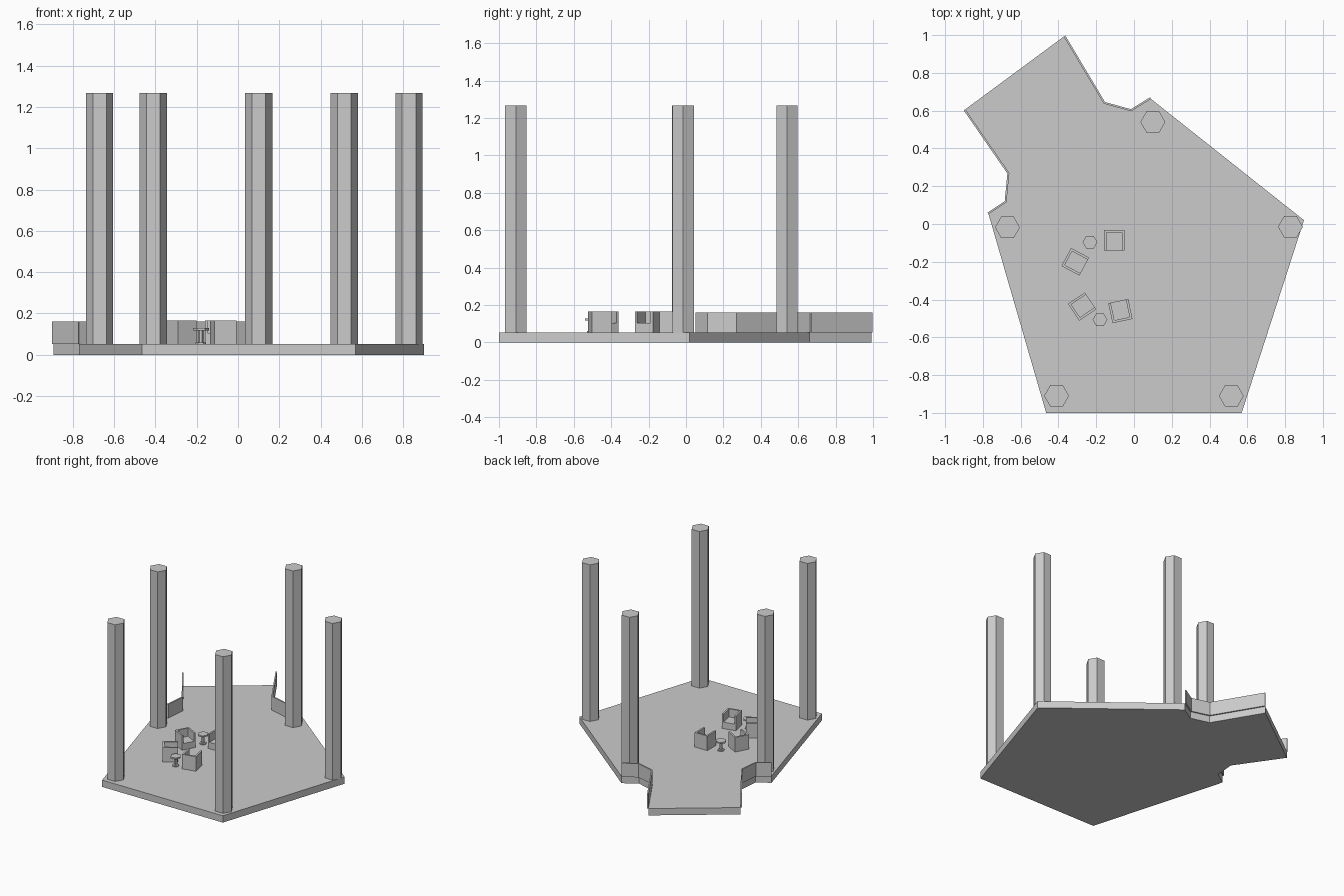
import bpy, bmesh
from math import radians, sin, cos, pi
from mathutils import Vector, Matrix

if "Cube" in bpy.data.objects:
    bpy.data.objects.remove(bpy.data.objects["Cube"])

FLOOR_TOP = 0.053


def new_object(name, bm):
    bmesh.ops.recalc_face_normals(bm, faces=bm.faces)
    mesh = bpy.data.meshes.new(name)
    bm.to_mesh(mesh)
    bm.free()
    ob = bpy.data.objects.new(name, mesh)
    bpy.context.collection.objects.link(ob)
    return ob


def add_prism(bm, outline, z0, z1):
    low = [bm.verts.new((x, y, z0)) for x, y in outline]
    top = [bm.verts.new((x, y, z1)) for x, y in outline]
    n = len(outline)
    bm.faces.new(low[::-1])
    bm.faces.new(top)
    for i in range(n):
        j = (i + 1) % n
        bm.faces.new((low[i], low[j], top[j], top[i]))


def hexagon(x, y, r):
    return [(x + r * cos(i * pi / 3), y + r * sin(i * pi / 3)) for i in range(6)]


def prism(name, outline, z0, z1):
    bm = bmesh.new()
    add_prism(bm, outline, z0, z1)
    return new_object(name, bm)


# Pentagonal floor with the entrance walkway
right_edge = [(0.09, 0.662), (-0.015, 0.597), (-0.16, 0.637), (-0.372, 0.992)]
left_edge = [(-0.893, 0.607), (-0.66, 0.27), (-0.675, 0.115), (-0.77, 0.052)]
prism("floor", [(-0.465, -1), (0.57, -1), (0.90, 0.02)] + right_edge + left_edge,
      0, FLOOR_TOP)


# Thin parapet walls following the walkway edges
def parapet(name, path, thick=0.01):
    pts = [Vector(p) for p in path]
    outer = []
    for i, p in enumerate(pts):
        dirs = []
        if i > 0:
            dirs.append((p - pts[i - 1]).normalized())
        if i < len(pts) - 1:
            dirs.append((pts[i + 1] - p).normalized())
        normals = [Vector((d.y, -d.x)) for d in dirs]
        m = sum(normals, Vector((0, 0))).normalized()
        outer.append(p + m * thick / m.dot(normals[0]))
    outline = [tuple(p) for p in pts] + [tuple(p) for p in reversed(outer)]
    prism(name, outline, FLOOR_TOP, 0.16)


parapet("right_parapet", right_edge)
parapet("left_parapet", left_edge)

# Five hexagonal columns
for i, (x, y) in enumerate([(0.10, 0.54), (-0.67, -0.018), (0.828, -0.015),
                            (-0.41, -0.91), (0.515, -0.91)]):
    prism(f"column_{i + 1}", hexagon(x, y, 0.066), FLOOR_TOP, 1.267)


# Box armchair: arms and back as a U, with a seat block between; opens to -y
def armchair(name, x, y, angle):
    h, t = 0.054, 0.013
    bm = bmesh.new()
    add_prism(bm, [(-h, -h), (-h + t, -h), (-h + t, h - t), (h - t, h - t),
                   (h - t, -h), (h, -h), (h, h), (-h, h)], FLOOR_TOP, 0.166)
    add_prism(bm, [(-h + t, -h), (h - t, -h), (h - t, h - t), (-h + t, h - t)],
              FLOOR_TOP, 0.103)
    ob = new_object(name, bm)
    ob.matrix_world = (Matrix.Translation((x, y, 0))
                       @ Matrix.Rotation(radians(angle), 4, 'Z'))


for i, spec in enumerate([(-0.105, -0.087, 0), (-0.311, -0.2, 62),
                          (-0.275, -0.437, 124), (-0.072, -0.461, 192)]):
    armchair(f"armchair_{i + 1}", *spec)

# Small hexagonal pedestal tables
for i, (x, y) in enumerate([(-0.233, -0.096), (-0.18, -0.507)]):
    bm = bmesh.new()
    add_prism(bm, hexagon(x, y, 0.026), FLOOR_TOP, 0.06)
    add_prism(bm, hexagon(x, y, 0.013), 0.06, 0.118)
    add_prism(bm, hexagon(x, y, 0.039), 0.118, 0.129)
    new_object(f"side_table_{i + 1}", bm)
